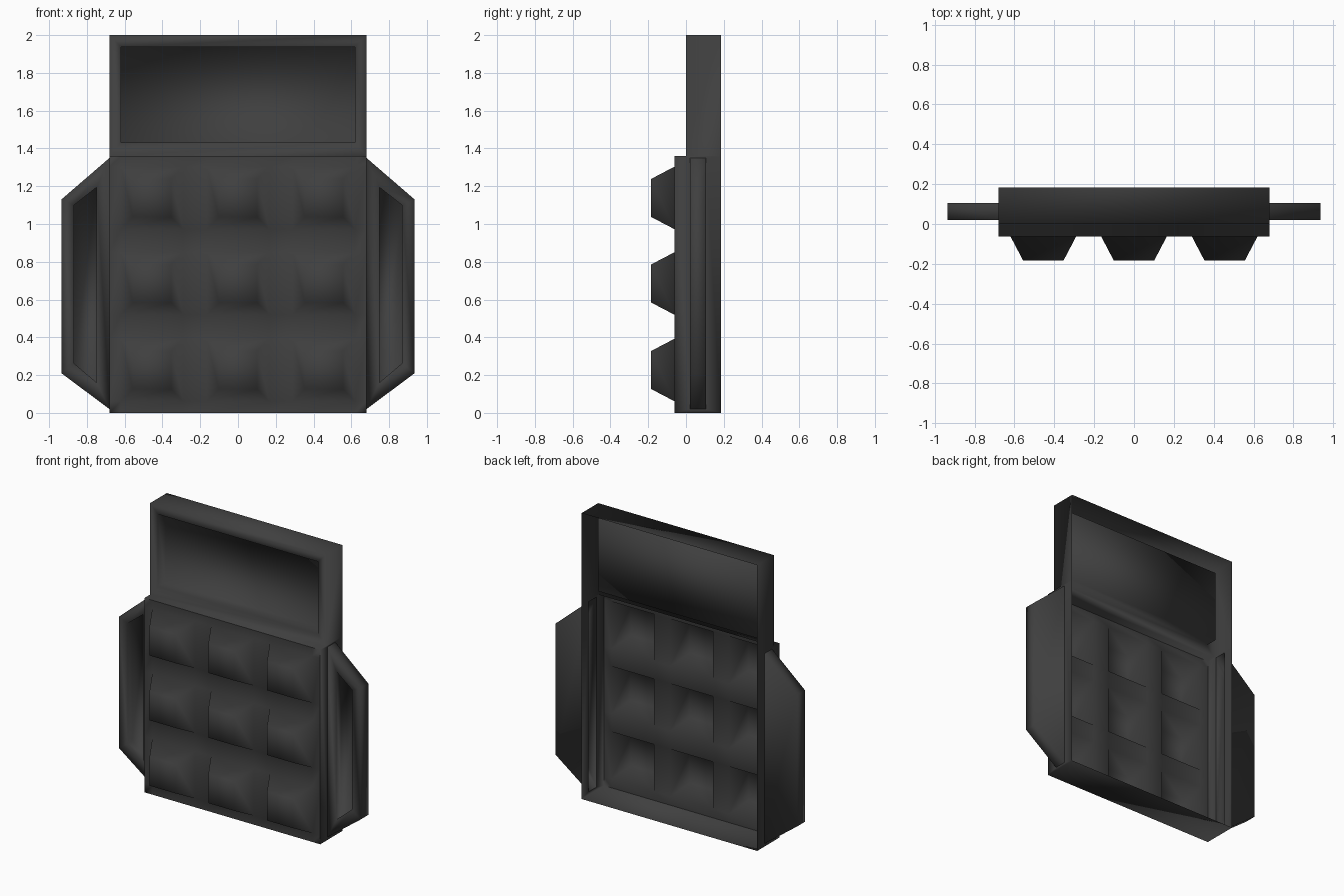
import bpy, bmesh

if "Cube" in bpy.data.objects:
    bpy.data.objects.remove(bpy.data.objects["Cube"])

dark = bpy.data.materials.new("dark_grey")
dark.diffuse_color = (0.05, 0.05, 0.05, 1)
dark.use_nodes = True
dark.node_tree.nodes["Principled BSDF"].inputs["Base Color"].default_value = dark.diffuse_color


class Shell:
    """Collects outward-facing polygons of an open shell."""

    def __init__(self, side=1):
        self.bm, self.side = bmesh.new(), side

    def face(self, pts):
        pts = [(p[0] * self.side, p[1], p[2]) for p in pts]
        if self.side < 0:
            pts.reverse()
        self.bm.faces.new([self.bm.verts.new(p) for p in pts])

    def ring(self, a, b):
        n = len(a)
        for i in range(n):
            j = (i + 1) % n
            self.face([a[i], a[j], b[j], b[i]])

    def finish(self, name):
        bmesh.ops.remove_doubles(self.bm, verts=self.bm.verts, dist=0.0005)
        me = bpy.data.meshes.new(name)
        self.bm.to_mesh(me)
        self.bm.free()
        me.shade_smooth()
        me.materials.append(dark)
        ob = bpy.data.objects.new(name, me)
        bpy.context.collection.objects.link(ob)
        return ob


def rect_front(x0, x1, z0, z1, y):
    return [(x0, y, z0), (x1, y, z0), (x1, y, z1), (x0, y, z1)]


def rect_side(x, y0, y1, z0, z1):
    return [(x, y0, z0), (x, y1, z0), (x, y1, z1), (x, y0, z1)]


def rect_top(x0, x1, y0, y1, z):
    return [(x0, y0, z), (x1, y0, z), (x1, y1, z), (x0, y1, z)]


W, STEP, TOP = 0.68, 1.36, 2.0            # half width, shelf and top heights
FRONT, BACK, PAD = -0.062, 0.184, -0.184  # depths
WING0, WING1 = 0.02, 0.105

case = Shell()

# front plate with a 3 x 3 grid of hollow pyramid-shaped pads
xs = [-W, -0.62, -0.29, -0.165, 0.165, 0.29, 0.62, W]
zs = [0, 0.062, 0.392, 0.52, 0.85, 0.973, 1.303, STEP]
for i in range(7):
    for j in range(7):
        base = rect_front(xs[i], xs[i + 1], zs[j], zs[j + 1], FRONT)
        if i % 2 and j % 2:
            t = 0.064
            tip = rect_front(xs[i] + t, xs[i + 1] - t, zs[j] + t, zs[j + 1] - t, PAD)
            case.ring(base, tip)
            case.face(tip)
        else:
            case.face(base)

# recessed upper window
rim = rect_front(-W, W, STEP, TOP, 0)
lip = rect_front(-0.62, 0.62, 1.432, 1.938, 0)
floor = rect_front(-0.62, 0.62, 1.432, 1.938, 0.085)
case.ring(rim, lip)
case.ring(lip, floor)
case.face(floor)

# shelf, top and bottom walls; the back stays open
case.face(rect_top(-W, W, FRONT, 0, STEP))
case.face(rect_top(-W, W, 0, BACK, TOP))
case.face(rect_top(-W, W, FRONT, BACK, 0)[::-1])

# side walls, open where the wings join
for s in (1, -1):
    case.side = s
    case.face(rect_side(W, 0, BACK, STEP, TOP))
    case.ring(rect_side(W, FRONT, BACK, 0, STEP),
              rect_side(W, WING0, WING1, 0.02, 1.35))
case.finish("case")

# side wings with a pocket in the front
outline = [(W, 0.02), (0.935, 0.21), (0.935, 1.13), (W, 1.35)]
pocket = [(0.748, 0.16), (0.868, 0.262), (0.868, 1.10), (0.748, 1.195)]


def at(profile, y):
    return [(x, y, z) for x, z in profile]


for s, name in ((1, "right_wing"), (-1, "left_wing")):
    wing = Shell(s)
    f, b = at(outline, WING0), at(outline, WING1)
    p, d = at(pocket, WING0), at(pocket, 0.07)
    wing.ring(f, p)
    wing.ring(p, d)
    wing.face(d)
    wing.face(b[::-1])
    for i in range(3):
        wing.face([f[i], b[i], b[i + 1], f[i + 1]])
    wing.finish(name)
